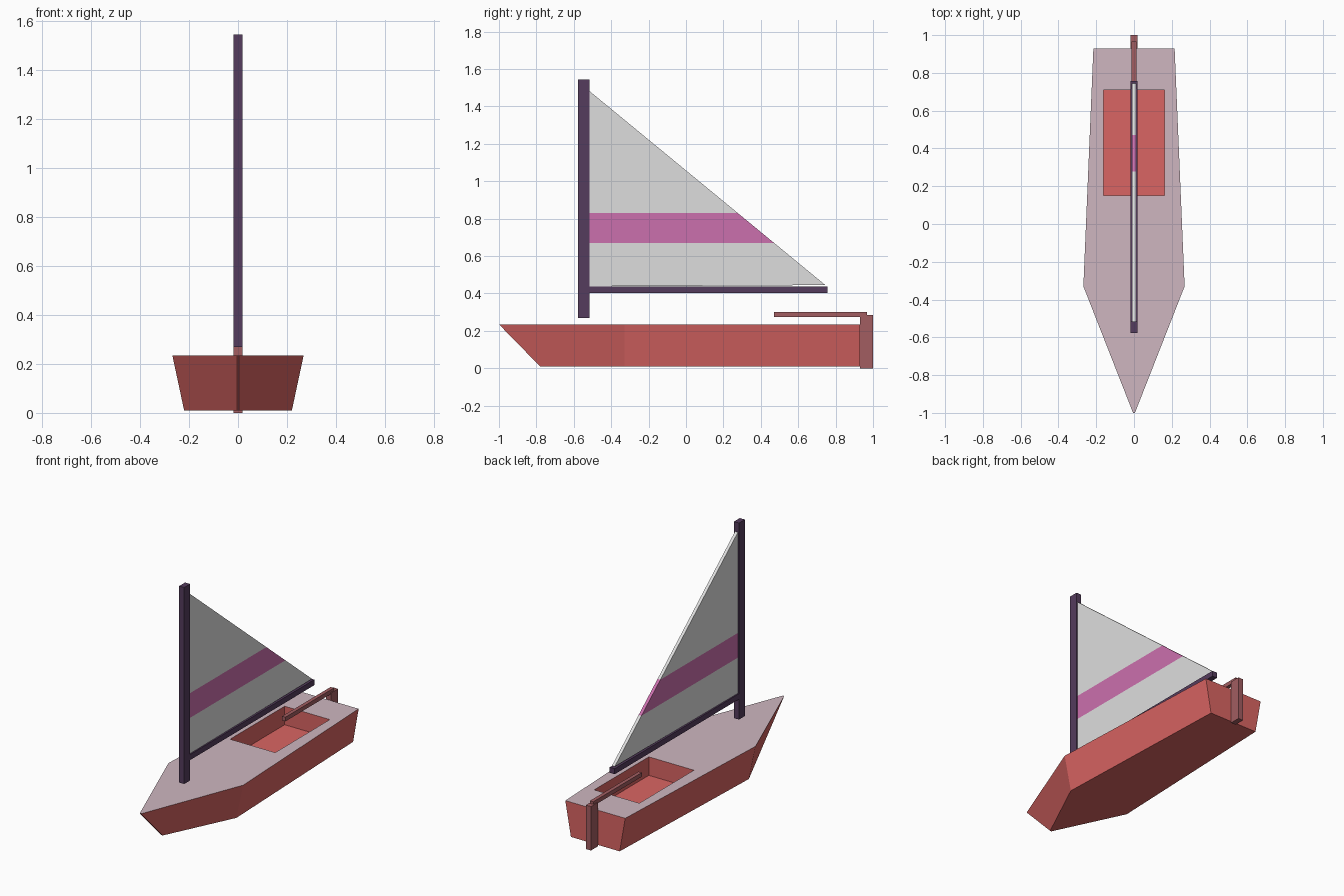
import bpy
import bmesh

default_cube = bpy.data.objects.get("Cube")
if default_cube:
    bpy.data.objects.remove(default_cube, do_unlink=True)


def material(name, colour):
    mat = bpy.data.materials.new(name)
    mat.use_nodes = True
    mat.diffuse_color = (*colour, 1)
    mat.node_tree.nodes["Principled BSDF"].inputs["Base Color"].default_value = (*colour, 1)
    return mat


HULL_RED = material("hull red", (0.70, 0.13, 0.125))
DECK = material("pale mauve deck", (0.62, 0.47, 0.53))
SPAR = material("dark purple spar", (0.09, 0.045, 0.11))
WOOD = material("dusty red wood", (0.36, 0.11, 0.12))
SAIL = material("sail white", (0.73, 0.73, 0.73))
STRIPE = material("sail pink", (0.60, 0.16, 0.42))


def finish(name, bm, mats):
    bmesh.ops.recalc_face_normals(bm, faces=bm.faces[:])
    mesh = bpy.data.meshes.new(name)
    bm.to_mesh(mesh)
    bm.free()
    for mat in mats:
        mesh.materials.append(mat)
    obj = bpy.data.objects.new(name, mesh)
    bpy.context.collection.objects.link(obj)
    return obj


def box(name, half_width, y0, y1, z0, z1, mat):
    bm = bmesh.new()
    bmesh.ops.create_cube(bm, size=1)
    for v in bm.verts:
        v.co.x *= 2 * half_width
        v.co.y = y0 if v.co.y < 0 else y1
        v.co.z = z0 if v.co.z < 0 else z1
    return finish(name, bm, [mat])


def ring(bm, half_outline, z):
    """Closed ring of vertices from a half outline, mirrored across x."""
    points = half_outline + [(-x, y) for x, y in reversed(half_outline)]
    return [bm.verts.new((x, y, z)) for x, y in points]


def walls(bm, lower, upper):
    for i in range(len(lower)):
        j = (i + 1) % len(lower)
        bm.faces.new((lower[i], lower[j], upper[j], upper[i]))


# Hull with a flared side, raked bow and a recessed cockpit
bm = bmesh.new()
bottom = ring(bm, [(0.005, -0.78), (0.22, -0.33), (0.175, 0.93)], 0.01)
top = ring(bm, [(0.005, -1.0), (0.268, -0.33), (0.215, 0.93)], 0.235)
floor = ring(bm, [(0.162, 0.15), (0.162, 0.71)], 0.115)
rim = ring(bm, [(0.162, 0.15), (0.162, 0.71)], 0.235)
walls(bm, bottom, top)
walls(bm, floor, rim)
bm.faces.new(bottom)
bm.faces.new(floor)
bow_r, side_r, stern_r, stern_l, side_l, bow_l = top
front_r, back_r, back_l, front_l = rim
for corners in ((bow_r, side_r, front_r, front_l, side_l, bow_l),
                (side_r, stern_r, back_r, front_r),
                (stern_r, stern_l, back_l, back_r),
                (stern_l, side_l, front_l, back_l)):
    bm.faces.new(corners).material_index = 1
finish("hull", bm, [HULL_RED, DECK])

# Mast and boom
box("mast", 0.018, -0.577, -0.517, 0.27, 1.545, SPAR)
box("boom", 0.018, -0.517, 0.757, 0.402, 0.438, SPAR)

# Triangular sail, cut at the edges of its coloured band
STRIPE_LOW, STRIPE_HIGH = 0.67, 0.83
bm = bmesh.new()
sides = [[bm.verts.new((x, y, z)) for y, z in ((-0.517, 0.438), (0.745, 0.445), (-0.517, 1.483))]
         for x in (-0.01, 0.01)]
walls(bm, *sides)
for side in sides:
    bm.faces.new(side)
for z in (STRIPE_LOW, STRIPE_HIGH):
    bmesh.ops.bisect_plane(bm, geom=bm.verts[:] + bm.edges[:] + bm.faces[:],
                           plane_co=(0, 0, z), plane_no=(0, 0, 1))
for face in bm.faces:
    if STRIPE_LOW < face.calc_center_median().z < STRIPE_HIGH:
        face.material_index = 1
finish("sail", bm, [SAIL, STRIPE])

# Rudder and tiller
box("rudder", 0.018, 0.93, 1.0, 0.0, 0.285, WOOD)
box("tiller", 0.012, 0.47, 0.967, 0.275, 0.302, WOOD)
